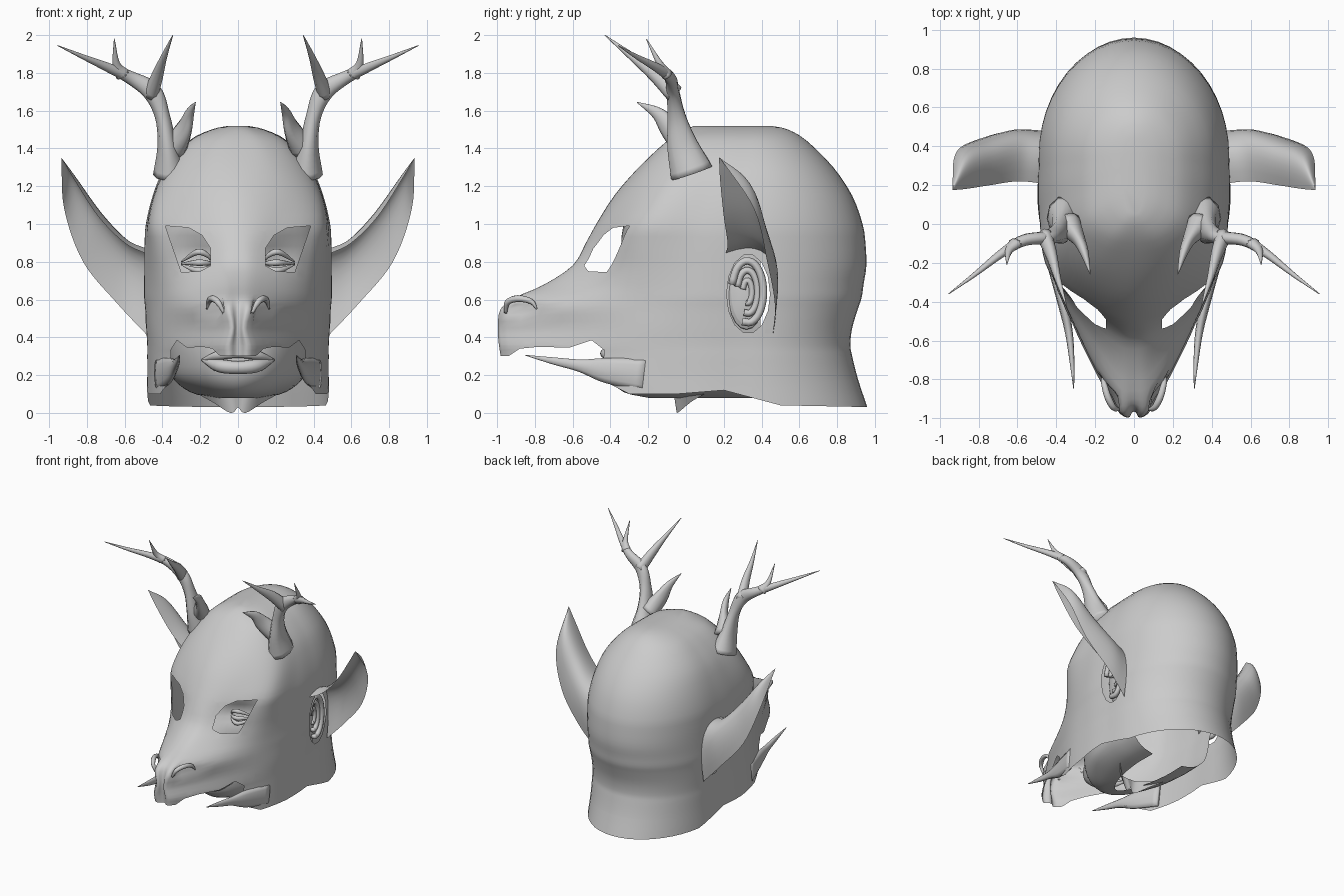
import bpy, bmesh, math
from mathutils import Vector

if "Cube" in bpy.data.objects:
    bpy.data.objects.remove(bpy.data.objects["Cube"])


def spline(pts, n):
    """Catmull-Rom through points of any dimension."""
    p = [Vector(q) for q in pts]
    p = [p[0] * 2 - p[1]] + p + [p[-1] * 2 - p[-2]]
    out = []
    for i in range(1, len(p) - 2):
        a, b, c, d = p[i - 1:i + 3]
        for k in range(n):
            t = k / n
            out.append((b * 2 + (c - a) * t + (a * 2 - b * 5 + c * 4 - d) * t * t
                        + (b * 3 - a - c * 3 + d) * t ** 3) * 0.5)
    return out + [p[-2]]


def finish(bm, name, mirror=False):
    bmesh.ops.recalc_face_normals(bm, faces=bm.faces)
    for f in bm.faces:
        f.smooth = True
    me = bpy.data.meshes.new(name)
    bm.to_mesh(me)
    bm.free()
    ob = bpy.data.objects.new(name, me)
    bpy.context.collection.objects.link(ob)
    if mirror:
        ob.modifiers.new("mirror", 'MIRROR')
    return ob


def bridge(bm, rings, closed):
    for r, q in zip(rings, rings[1:]):
        m = len(r)
        for i in range(m if closed else m - 1):
            j = (i + 1) % m
            bm.faces.new((r[i], r[j], q[j], q[i]))


def head_loft(rows, sub):
    """Rows: z, side width, back y, cheek x, cheek y, nose x, nose y, front y."""
    bm = bmesh.new()
    rings = []
    for z, w, yb, x1, y1, n, yn, yf in spline(rows, sub):
        half = [(w * math.sin(a), 0.35 + (yb - 0.35) * math.cos(a))
                for a in [i * math.pi / 24 for i in range(12)]]
        front = spline([(w, 0.35), (w * 0.998, 0.5 * (0.35 + y1) + 0.02), (x1, y1),
                        (n, yn), (0, yf), (-n, yn)], 6)[:25]
        half += [(p[0], p[1]) for p in front]
        half[0], half[-1] = (0, yb), (0, yf)
        ring = half + [(-x, y) for x, y in reversed(half[1:-1])]
        rings.append([bm.verts.new((x, y, z)) for x, y in ring])
    bridge(bm, rings, True)
    bm.faces.new(rings[0])
    return bm


def cut(bm, poly, ax, test):
    """Cut a polygon-shaped opening, projected along the remaining axis."""
    i, j = ax
    lo = [min(p[k] for p in poly) for k in (0, 1)]
    hi = [max(p[k] for p in poly) for k in (0, 1)]

    def near():
        return [f for f in bm.faces if test(f.calc_center_median())
                and min(v.co[i] for v in f.verts) < hi[0] and max(v.co[i] for v in f.verts) > lo[0]
                and min(v.co[j] for v in f.verts) < hi[1] and max(v.co[j] for v in f.verts) > lo[1]]

    edges = list(zip(poly, poly[1:] + poly[:1]))
    for p, q in edges:
        co, no = Vector((0, 0, 0)), Vector((0, 0, 0))
        co[i], co[j] = p
        no[i], no[j] = q[1] - p[1], p[0] - q[0]
        fs = near()
        geom = list({v for f in fs for v in f.verts}) + list({e for f in fs for e in f.edges}) + fs
        bmesh.ops.bisect_plane(bm, geom=geom, plane_co=co, plane_no=no.normalized(), dist=1e-5)

    def inside(c):
        r = False
        for p, q in edges:
            if (p[1] > c[j]) != (q[1] > c[j]) and \
                    c[i] < p[0] + (c[j] - p[1]) * (q[0] - p[0]) / (q[1] - p[1]):
                r = not r
        return r
    dead = [f for f in near() if inside(f.calc_center_median())]
    bmesh.ops.delete(bm, geom=dead, context='FACES')


def tube(bm, pts, ref=(0, 1, 0), n=10, sub=5):
    """Tapered tube; points are x, y, z, side radius, up radius."""
    path = spline(pts, sub)
    pos = [Vector(p[:3]) for p in path]
    rings = []
    for k, p in enumerate(path):
        d = (pos[min(k + 1, len(pos) - 1)] - pos[max(k - 1, 0)]).normalized()
        s = d.cross(Vector(ref)).normalized()
        u = s.cross(d)
        rings.append([bm.verts.new(pos[k] + s * max(p[3], .002) * math.cos(a) + u * max(p[4], .002) * math.sin(a))
                      for a in [2 * math.pi * i / n for i in range(n)]])
    bridge(bm, rings, True)
    bm.faces.new(rings[0])
    bm.faces.new(rings[-1])


# Mask shell: dome, face, muzzle and neck
bm = head_loft([
    (1.52, .05, .45, .05, .15, .03, .07, .05), (1.5, .14, .54, .13, .1, .07, .01, -.01),
    (1.44, .26, .64, .24, .02, .13, -.08, -.1), (1.3, .385, .78, .35, -.05, .2, -.2, -.25),
    (1.15, .45, .88, .42, -.13, .24, -.3, -.38), (1.0, .485, .935, .44, -.23, .2, -.41, -.475),
    (.9, .49, .95, .42, -.27, .15, -.475, -.53), (.78, .49, .955, .4, -.29, .13, -.55, -.6),
    (.68, .49, .94, .39, -.31, .12, -.68, -.75), (.61, .49, .93, .39, -.32, .11, -.84, -.9),
    (.55, .485, .91, .39, -.33, .1, -.93, -.95), (.45, .48, .88, .39, -.34, .075, -.945, -.965),
    (.36, .475, .87, .39, -.35, .1, -.94, -.96), (.3, .475, .88, .39, -.35, .1, -.93, -.955),
    (.18, .475, .91, .39, -.36, .1, -.92, -.95), (.03, .48, .96, .39, -.36, .1, -.92, -.95)], 3)
# Nostril dents
for v in bm.verts:
    for s in (1, -1):
        d = v.co - Vector((s * .13, -.89, .55))
        r = math.sqrt((d.x / .07) ** 2 + (d.y / .09) ** 2 + (d.z / .06) ** 2)
        if r < 1:
            v.co.x -= s * .05 * (1 - r * r)
# Mouth and lower rim opening
cut(bm, [(1.1, .028), (.5, .04), (.2, .12), (-.05, .1), (-.3, .1), (-.4, .15), (-.5, .2), (-.44, .27),
         (-.43, .33), (-.5, .385), (-.62, .345), (-.78, .35), (-.88, .34), (-.94, .3), (-1.1, .3),
         (-1.1, -.1), (1.1, -.1)], (1, 2), lambda c: c.z < .5)
# Eye openings and ear openings
eye = [(.385, .99), (.26, .98), (.19, .94), (.145, .87), (.145, .78), (.2, .75), (.3, .745), (.34, .86)]
hole = [(.33 + .115 * math.cos(a), .63 + .21 * math.sin(a)) for a in [i * math.pi / 7 for i in range(14)]]
for s in (1, -1):
    cut(bm, [(s * x, z) for x, z in eye], (0, 2), lambda c: c.y < -.1 and c.x * s > 0)
    cut(bm, hole, (1, 2), lambda c: c.x * s > .35)
finish(bm, "mask_shell")

# Nostril rims
bm = bmesh.new()
tube(bm, [(.075, -.955, .53, .008, .008), (.105, -.945, .585, .016, .016), (.135, -.89, .605, .018, .018),
          (.155, -.82, .59, .014, .014), (.165, -.79, .55, .004, .004)], ref=(0, .3, 1), n=8)
finish(bm, "nostril_rim", True)

# Jaw tusks
bm = bmesh.new()
tube(bm, [(.425, -.22, .2, .02, .09), (.365, -.42, .225, .025, .07), (.335, -.56, .25, .02, .035),
          (.32, -.7, .275, .013, .02), (.31, -.85, .305, .002, .002)], ref=(0, 0, 1))
finish(bm, "jaw_tusk", True)

# Antlers with inner prong, upper prong and brow tine
bm = bmesh.new()
tube(bm, [(.36, .03, 1.27, .09, .12), (.375, -.02, 1.42, .052, .085), (.4, -.05, 1.57, .04, .05),
          (.455, -.07, 1.7, .05, .035), (.57, -.085, 1.775, .035, .03), (.68, -.15, 1.825, .025, .022),
          (.82, -.26, 1.885, .013, .012), (.955, -.36, 1.945, .002, .002)])
tube(bm, [(.46, -.06, 1.69, .05, .04), (.425, -.16, 1.79, .04, .03), (.39, -.29, 1.89, .02, .016),
          (.345, -.43, 2.0, .002, .002)], ref=(1, 0, 0))
tube(bm, [(.61, -.1, 1.79, .04, .03), (.645, -.14, 1.85, .02, .018), (.655, -.21, 1.98, .002, .002)])
tube(bm, [(.34, .0, 1.4, .07, .07), (.285, -.08, 1.5, .035, .06), (.255, -.15, 1.585, .022, .035),
          (.225, -.26, 1.645, .002, .002)], ref=(0, 0, 1))
finish(bm, "antler", True)

# Cupped outer ears, open to the front and outside
low = [(.48, .46, .41), (.64, .47, .58), (.82, .43, .8), (.92, .36, 1.08), (.935, .18, 1.35)]
mid = [(.47, .56, .98), (.56, .55, 1.0), (.68, .48, 1.13), (.84, .38, 1.3), (.935, .18, 1.35)]
top = [(.48, .21, .84), (.6, .22, .9), (.74, .2, 1.04), (.87, .18, 1.24), (.935, .175, 1.352)]
bm = bmesh.new()
rows = []
for a, m, b in zip(spline(low, 6), spline(mid, 6), spline(top, 6)):
    rows.append([bm.verts.new(a * (1 - t) ** 2 + m * 2 * t * (1 - t) + b * t * t)
                 for t in [i / 12 for i in range(13)]])
bridge(bm, rows, False)
finish(bm, "outer_ear", True)

# Inner face seen through the openings, open at the back
bm = head_loft([
    (1.2, .36, .7, .3, -.05, .15, -.2, -.24), (1.0, .42, .7, .38, -.1, .2, -.29, -.33),
    (.83, .43, .7, .38, -.12, .18, -.24, -.35), (.7, .43, .7, .38, -.12, .2, -.29, -.4),
    (.5, .42, .7, .36, -.12, .15, -.34, -.49), (.4, .4, .7, .35, -.12, .18, -.35, -.41),
    (.28, .38, .7, .33, -.12, .18, -.35, -.42), (.18, .34, .7, .3, -.1, .16, -.33, -.4),
    (.11, .25, .6, .2, -.08, .12, -.26, -.33), (.08, .14, .6, .11, 0, .06, -.14, -.2)], 3)
bmesh.ops.delete(bm, geom=[f for f in bm.faces if f.calc_center_median().y > .38], context='FACES')
finish(bm, "inner_face")

# Eyelids
bm = bmesh.new()
for z, lift in ((.8, .05), (.79, .005), (.785, -.03)):
    tube(bm, [(.13, -.27, z, .004, .004), (.17, -.3, z + lift * .8, .014, .014),
              (.22, -.3, z + lift, .016, .016), (.3, -.22, z, .004, .004)], ref=(0, 0, 1), n=8)
finish(bm, "eyelid", True)

# Lips
bm = bmesh.new()
for z, dz, r in ((.305, .01, .025), (.25, -.01, .035)):
    tube(bm, [(-.19, -.34, .28, .006, .006), (-.1, -.41, z, r, r), (0, -.43, z + dz, r, r),
              (.1, -.41, z, r, r), (.19, -.34, .28, .006, .006)], ref=(0, 0, 1))
finish(bm, "lips")

# Inner ears: nested folds over a backing
bm = bmesh.new()
for ry, rz, x, r in ((.085, .165, .47, .02), (.055, .115, .455, .018), (.025, .06, .445, .016)):
    tube(bm, [(x, .325 + ry * math.cos(a), .64 + rz * math.sin(a), r, r)
              for a in [-1.9 + i * .6 for i in range(9)]], ref=(1, 0, 0), n=8, sub=3)
tube(bm, [(.425, .32, .64, .2, .1), (.44, .32, .64, .17, .08)], ref=(0, 1, 0), n=20)
finish(bm, "inner_ear", True)

# Throat piece below the chin
bm = bmesh.new()
upper = [(0, -.07, .12), (.07, -.06, .12), (.16, -.01, .13), (.28, .14, .14)]
lower = [(0, -.04, .03), (.04, -.045, .0), (.14, .03, .06), (.26, .14, .125)]
bridge(bm, [[bm.verts.new(p) for p in spline(q, 4)] for q in (upper, lower)], False)
finish(bm, "throat", True)
